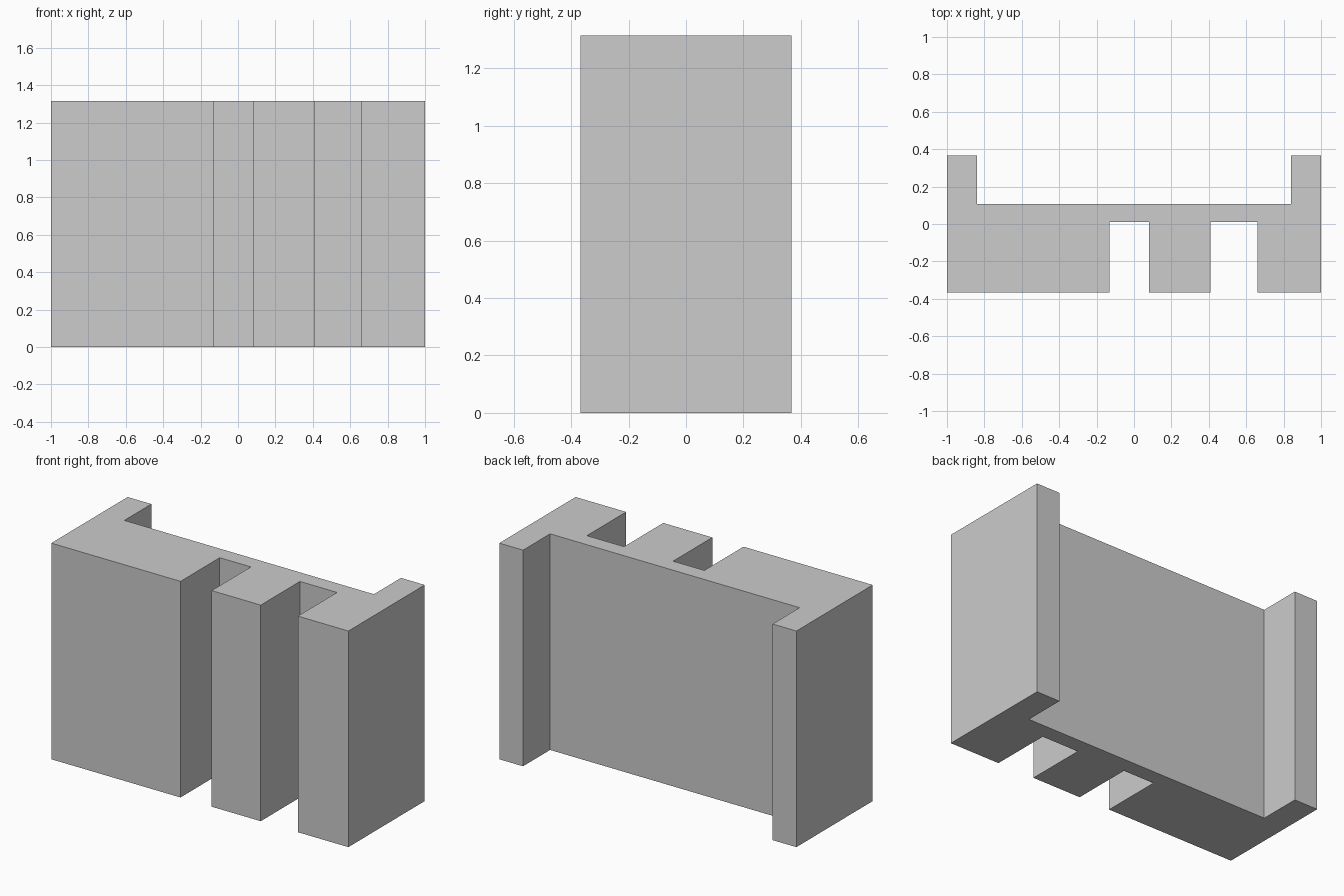
import bpy
import bmesh

cube = bpy.data.objects.get("Cube")
if cube:
    bpy.data.objects.remove(cube, do_unlink=True)

# Single plain grey
GREY = (0.604, 0.604, 0.604, 1.0)
grey = bpy.data.materials.new("plain_grey")
grey.use_nodes = True
grey.diffuse_color = GREY
grey.node_tree.nodes["Principled BSDF"].inputs["Base Color"].default_value = GREY

HEIGHT = 1.315
FRONT, BACK = -0.367, 0.367
SLOT_END = 0.01      # depth reached by the front slots
PANEL_BACK = 0.107   # rear face of the panel between the flanges
FLANGE = 0.84        # inner face of the rear flanges

# Plan outline: front slots, then the rear recess
slots = [(-0.13, 0.08), (0.41, 0.66)]
outline = [(-1, FRONT)]
for x0, x1 in slots:
    outline += [(x0, FRONT), (x0, SLOT_END), (x1, SLOT_END), (x1, FRONT)]
outline += [(1, FRONT), (1, BACK), (FLANGE, BACK), (FLANGE, PANEL_BACK),
            (-FLANGE, PANEL_BACK), (-FLANGE, BACK), (-1, BACK)]

# Extrude the outline to full height
bm = bmesh.new()
base = bm.faces.new([bm.verts.new((x, y, 0)) for x, y in outline])
result = bmesh.ops.extrude_face_region(bm, geom=[base], use_keep_orig=True)
top = [v for v in result["geom"] if isinstance(v, bmesh.types.BMVert)]
bmesh.ops.translate(bm, verts=top, vec=(0, 0, HEIGHT))
bmesh.ops.recalc_face_normals(bm, faces=bm.faces)

mesh = bpy.data.meshes.new("slotted_block")
bm.to_mesh(mesh)
bm.free()
mesh.materials.append(grey)
block = bpy.data.objects.new("slotted_block", mesh)
bpy.context.collection.objects.link(block)
